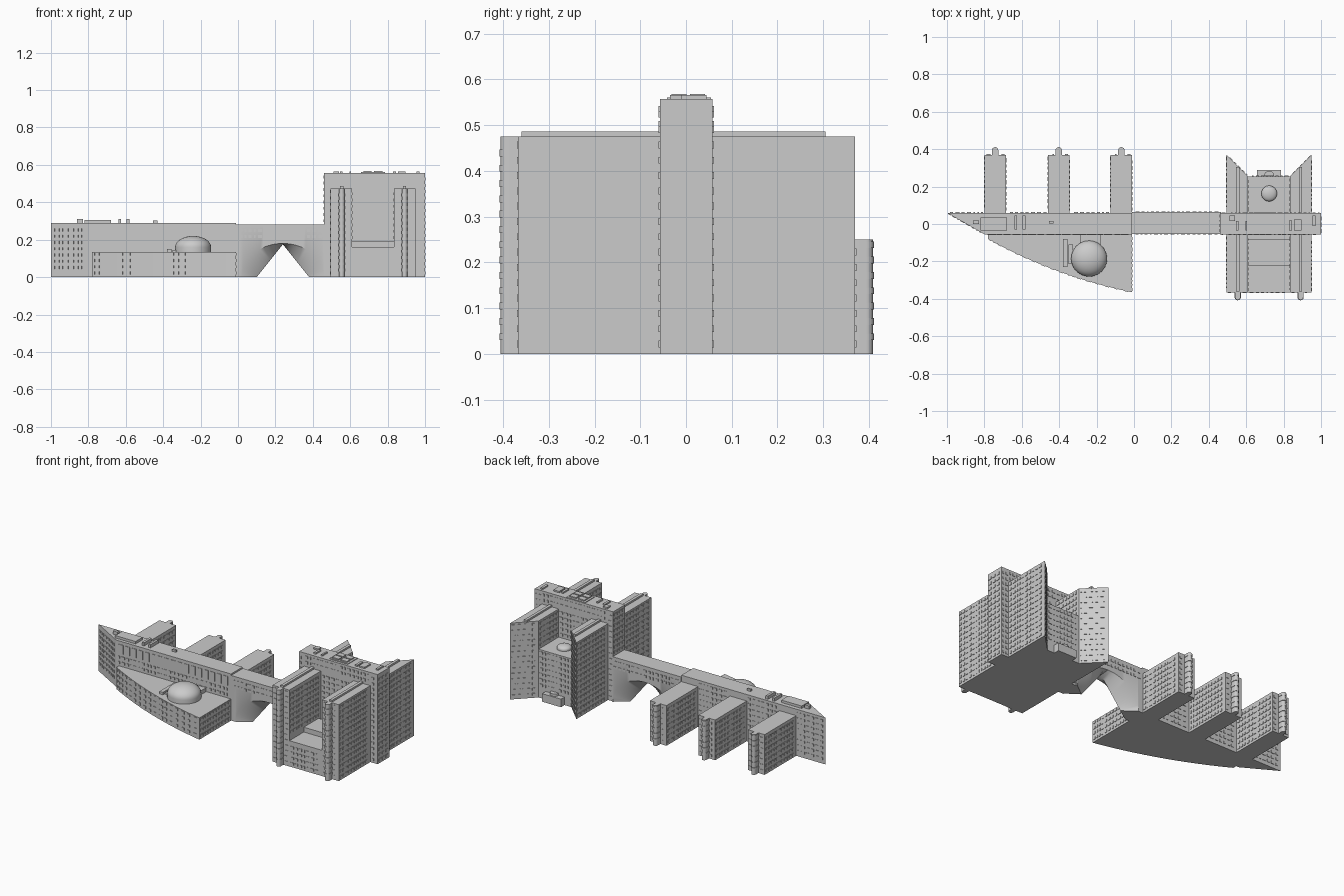
import bpy, bmesh, math, random
from mathutils import Vector

if "Cube" in bpy.data.objects:
    bpy.data.objects.remove(bpy.data.objects["Cube"])

random.seed(4)
FLOOR = 0.0335


def finish(bm, name, smooth=False):
    bmesh.ops.recalc_face_normals(bm, faces=bm.faces)
    me = bpy.data.meshes.new(name)
    bm.to_mesh(me)
    bm.free()
    ob = bpy.data.objects.new(name, me)
    bpy.context.collection.objects.link(ob)
    if smooth:
        bpy.ops.object.select_all(action='DESELECT')
        ob.select_set(True)
        bpy.context.view_layer.objects.active = ob
        bpy.ops.object.shade_smooth_by_angle(angle=math.radians(35))
    return ob


def add_prism(bm, pts, z0, z1):
    lo = [bm.verts.new((x, y, z0)) for x, y in pts]
    hi = [bm.verts.new((x, y, z1)) for x, y in pts]
    bm.faces.new(lo[::-1])
    bm.faces.new(hi)
    n = len(pts)
    for i in range(n):
        j = (i + 1) % n
        bm.faces.new((lo[i], lo[j], hi[j], hi[i]))


def rect(x0, x1, y0, y1):
    return [(x0, y0), (x1, y0), (x1, y1), (x0, y1)]


def prism(name, pts, z0, z1, smooth=False):
    bm = bmesh.new()
    add_prism(bm, pts, z0, z1)
    return finish(bm, name, smooth)


def boxes(name, items):
    bm = bmesh.new()
    for x0, x1, y0, y1, z0, z1 in items:
        add_prism(bm, rect(x0, x1, y0, y1), z0, z1)
    return finish(bm, name)


def windows(name, walls):
    """Rows of thin raised windows; walls run counter-clockwise: (start, end, z0, z1)."""
    bm = bmesh.new()
    for a, b, z0, z1 in walls:
        a, b = Vector(a), Vector(b)
        d = (b - a).normalized()
        out = Vector((d.y, -d.x)) * 0.003
        length, s = (b - a).length, 0.008
        while s < length - 0.02:
            w = random.choice((0.009, 0.016, 0.016, 0.022))
            w = min(w, length - s - 0.005)
            p, q = a + d * s, a + d * (s + w)
            outline = [tuple(v) for v in (p - out, p + out, q + out, q - out)]
            z = z0 + 0.014
            while z + 0.017 < z1:
                add_prism(bm, outline, z, z + 0.015)
                z += FLOOR
            s += w + 0.012
    return finish(bm, name)


def bay(name, x, y, sign, height):
    """Round-ended stair bay with a window band on each floor."""
    def outline(r):
        arc = [(x + r * math.cos(t), y + sign * (0.024 + r * math.sin(t)))
               for t in (math.pi * i / 12 for i in range(13))]
        return [(x + r, y - sign * 0.01)] + arc + [(x - r, y - sign * 0.01)]
    prism(name, outline(0.0145), 0, height, True)
    bm = bmesh.new()
    z = 0.03
    while z + 0.015 < height:
        add_prism(bm, outline(0.017), z, z + 0.015)
        z += FLOOR
    finish(bm, name + "_windows", True)


def dome(name, x, y, z, r, h, drum):
    """Half ellipsoid on a short drum."""
    bm = bmesh.new()
    rows, n = [], 40
    prof = [(r, z)] + [(r * math.cos(t), z + drum + h * math.sin(t))
                       for t in (math.pi / 2 * i / 10 for i in range(10))]
    for pr, pz in prof:
        rows.append([bm.verts.new((x + pr * math.cos(2 * math.pi * i / n),
                                   y + pr * math.sin(2 * math.pi * i / n), pz)) for i in range(n)])
    for r0, r1 in zip(rows, rows[1:]):
        for i in range(n):
            j = (i + 1) % n
            bm.faces.new((r0[i], r0[j], r1[j], r1[i]))
    top = bm.verts.new((x, y, z + drum + h))
    for i in range(n):
        bm.faces.new((rows[-1][i], rows[-1][(i + 1) % n], top))
    bm.faces.new(rows[0][::-1])
    finish(bm, name, True)


# Long low spine with its wedge-shaped end
prism("low_spine", [(-1, 0.06), (-0.8, -0.055), (-0.01, -0.055), (-0.01, 0.06)], 0, 0.29)
wings_x = (-0.7425, -0.4025, -0.0675)
gaps = [(-0.015, -0.01), (-0.125, -0.345), (-0.46, -0.685), (-0.8, -1)]
windows("low_spine_windows",
        [((-1, 0.06), (-0.8, -0.055), 0.03, 0.285), ((-0.79, -0.055), (-0.01, -0.055), 0.135, 0.2)]
        + [((a, 0.06), (b, 0.06), 0.01, 0.285) for a, b in gaps[1:]])
boxes("low_spine_tall_panels", [(x, x + 0.03, -0.058, -0.05, 0.215, 0.27)
                                for x in [-0.78 + 0.045 * i for i in range(17)]])
boxes("low_spine_roof_units", [
    (-0.82, -0.68, -0.035, 0.035, 0.285, 0.305), (-0.86, -0.83, 0, 0.02, 0.285, 0.31),
    (-0.64, -0.625, -0.03, 0.045, 0.285, 0.31), (-0.595, -0.58, -0.03, 0.045, 0.285, 0.31),
    (-0.455, -0.43, 0.003, 0.015, 0.285, 0.303)])

# Rear wings of the low building
for i, x in enumerate(wings_x):
    a, b = x - 0.0575, x + 0.0575
    prism(f"rear_wing_{i}", rect(a, b, 0.05, 0.37), 0, 0.25)
    windows(f"rear_wing_windows_{i}", [
        ((b, 0.065), (b, 0.37), 0, 0.25), ((a, 0.37), (a, 0.065), 0, 0.25),
        ((b, 0.37), (x + 0.017, 0.37), 0, 0.25), ((x - 0.017, 0.37), (a, 0.37), 0, 0.25)])
    bay(f"rear_wing_bay_{i}", x, 0.37, 1, 0.25)

# Curved front podium with dome
curve = []
for i in range(17):
    t = i / 16
    k0, k1, k2 = (1 - t) ** 2, 2 * t * (1 - t), t * t
    curve.append((-0.78 * k0 - 0.42 * k1 - 0.01 * k2, -0.08 * k0 - 0.28 * k1 - 0.365 * k2))
prism("podium", [(-0.78, -0.05)] + curve + [(-0.01, -0.05)], 0, 0.135)
windows("podium_windows", [(p, q, 0, 0.135) for p, q in zip(curve, curve[1:])]
        + [((-0.01, -0.365), (-0.01, -0.06), 0, 0.135)])
dome("podium_dome", -0.24, -0.185, 0.13, 0.096, 0.06, 0.03)
boxes("podium_roof_units", [(-0.38, -0.355, -0.23, -0.08, 0.13, 0.15),
                            (-0.35, -0.325, -0.215, -0.11, 0.13, 0.145),
                            (-0.29, -0.18, -0.13, -0.05, 0.13, 0.16)])

# Bridge: round arch on both faces narrowing to a pointed arch in the middle
bm = bmesh.new()
rows, tops, N = [], [], 32
for y, mid in ((-0.053, False), (0.003, True), (0.063, False)):
    row = []
    for i in range(N + 1):
        c, s = math.cos(math.pi * i / N), math.sin(math.pi * i / N)
        x, z = (0.24 - 0.14 * c, 0.175 * (1 - abs(c))) if mid else (0.24 - 0.22 * c, 0.18 * s)
        row.append(bm.verts.new((x, y, max(z, 0))))
    rows.append(row)
for r0, r1 in zip(rows, rows[1:]):
    for i in range(N):
        bm.faces.new((r0[i], r0[i + 1], r1[i + 1], r1[i]))
for row in (rows[0], rows[2]):
    y = row[0].co.y
    xs = [-0.01] + [v.co.x for v in row] + [0.465]
    low = [bm.verts.new((-0.01, y, 0))] + row + [bm.verts.new((0.465, y, 0))]
    hi = [bm.verts.new((x, y, 0.28)) for x in xs]
    for i in range(len(low) - 1):
        bm.faces.new((low[i], low[i + 1], hi[i + 1], hi[i]))
    tops.append((low, hi))
(l0, h0), (l1, h1) = tops
for i in range(len(h0) - 1):
    bm.faces.new((h0[i], h0[i + 1], h1[i + 1], h1[i]))
for e, r in ((0, 0), (-1, -1)):
    bm.faces.new((l0[e], l1[e], h1[e], h0[e]))
    bm.faces.new((l0[e], rows[0][r], rows[1][r], rows[2][r], l1[e]))
finish(bm, "arched_bridge", True)
windows("bridge_windows", [((0, -0.053), (0.46, -0.053), 0.195, 0.28),
                           ((0.46, 0.063), (0, 0.063), 0.195, 0.28)])

# Tall spine of the tower
prism("tower_spine", rect(0.46, 1, -0.057, 0.058), 0, 0.557)
top = 0.55
windows("tower_spine_windows", [
    ((1, -0.057), (1, 0.058), 0, top), ((0.46, 0.058), (0.46, -0.057), 0.28, top),
    ((0.46, -0.057), (0.497, -0.057), 0, top), ((0.95, -0.057), (1, -0.057), 0, top),
    ((1, 0.058), (0.95, 0.058), 0, top), ((0.497, 0.058), (0.46, 0.058), 0, top),
    ((0.497, -0.057), (0.95, -0.057), 0.48, top), ((0.95, 0.058), (0.497, 0.058), 0.48, top),
    ((0.61, -0.057), (0.835, -0.057), 0.19, 0.475), ((0.835, 0.058), (0.61, 0.058), 0.3, 0.475)])
units = [(0.51, 0.54, 0.015, 0.045), (0.545, 0.56, -0.035, 0.015), (0.595, 0.605, -0.035, 0.015),
         (0.83, 0.845, -0.035, 0.02), (0.855, 0.895, -0.035, 0.025), (0.955, 0.97, -0.01, 0.045)]
boxes("tower_roof_units", [(*u, 0.55, 0.566) for u in units])
boxes("tower_roof_platform", [(0.657, 0.785, -0.042, 0.055, 0.55, 0.561)])
boxes("tower_skylights", [(x, x + 0.045, y, y + 0.033, 0.55, 0.568)
                          for x in (0.67, 0.727) for y in (-0.032, 0.009)])

# Mirrored tower wings, square in front and slanted at the back
CX = 0.7225
for side, s in (("left", -1), ("right", 1)):
    o, n = CX + s * 0.2275, CX + s * 0.1125
    m = CX + s * 0.168
    prism(f"tower_front_wing_{side}", rect(min(o, n), max(o, n), -0.367, -0.05), 0, 0.475)
    prism(f"tower_back_wing_{side}", [(o, 0.05), (o, 0.37), (n, 0.255), (n, 0.05)], 0, 0.475)
    bay(f"tower_bay_{side}", m, -0.367, -1, 0.475)
    boxes(f"tower_roof_ridge_{side}", [(m - 0.009, m + 0.009, -0.36, -0.057, 0.47, 0.486),
                                       (m - 0.009, m + 0.009, 0.057, 0.305, 0.47, 0.486)])
    walls = [((o, -0.367), (o, -0.06), 0, 0.475), ((o, 0.06), (o, 0.37), 0, 0.475),
             ((o, 0.37), (n, 0.255), 0, 0.475), ((n, 0.25), (n, 0.06), 0.3, 0.475),
             ((n, -0.06), (n, -0.367), 0.19, 0.475),
             ((n, -0.367), (m - s * 0.017, -0.367), 0, 0.475),
             ((m + s * 0.017, -0.367), (o, -0.367), 0, 0.475)]
    if s < 0:  # reversed direction keeps the windows facing outward
        walls = [(b, a, z0, z1) for a, b, z0, z1 in walls]
    windows(f"tower_wing_windows_{side}", walls)

# Infill blocks between the tower wings
boxes("front_infill", [(0.605, 0.84, -0.366, -0.225, 0, 0.16), (0.605, 0.84, -0.225, -0.05, 0, 0.165)])
boxes("front_infill_step", [(0.605, 0.84, -0.225, -0.08, 0.16, 0.19)])
boxes("back_infill", [(0.605, 0.84, 0.05, 0.255, 0, 0.3)])
windows("infill_windows", [((0.61, -0.366), (0.835, -0.366), 0, 0.16),
                           ((0.835, 0.255), (0.61, 0.255), 0.06, 0.3)])
dome("back_infill_dome", 0.7225, 0.163, 0.295, 0.042, 0.02, 0.012)

# Rear entrance porch with a rounded canopy
boxes("porch", [(0.657, 0.787, 0.25, 0.29, 0, 0.05)])
prism("porch_canopy", [(CX + 0.027 * math.cos(t), 0.257 + 0.027 * math.sin(t))
                       for t in (math.pi * i / 12 for i in range(13))], 0.045, 0.065, True)
